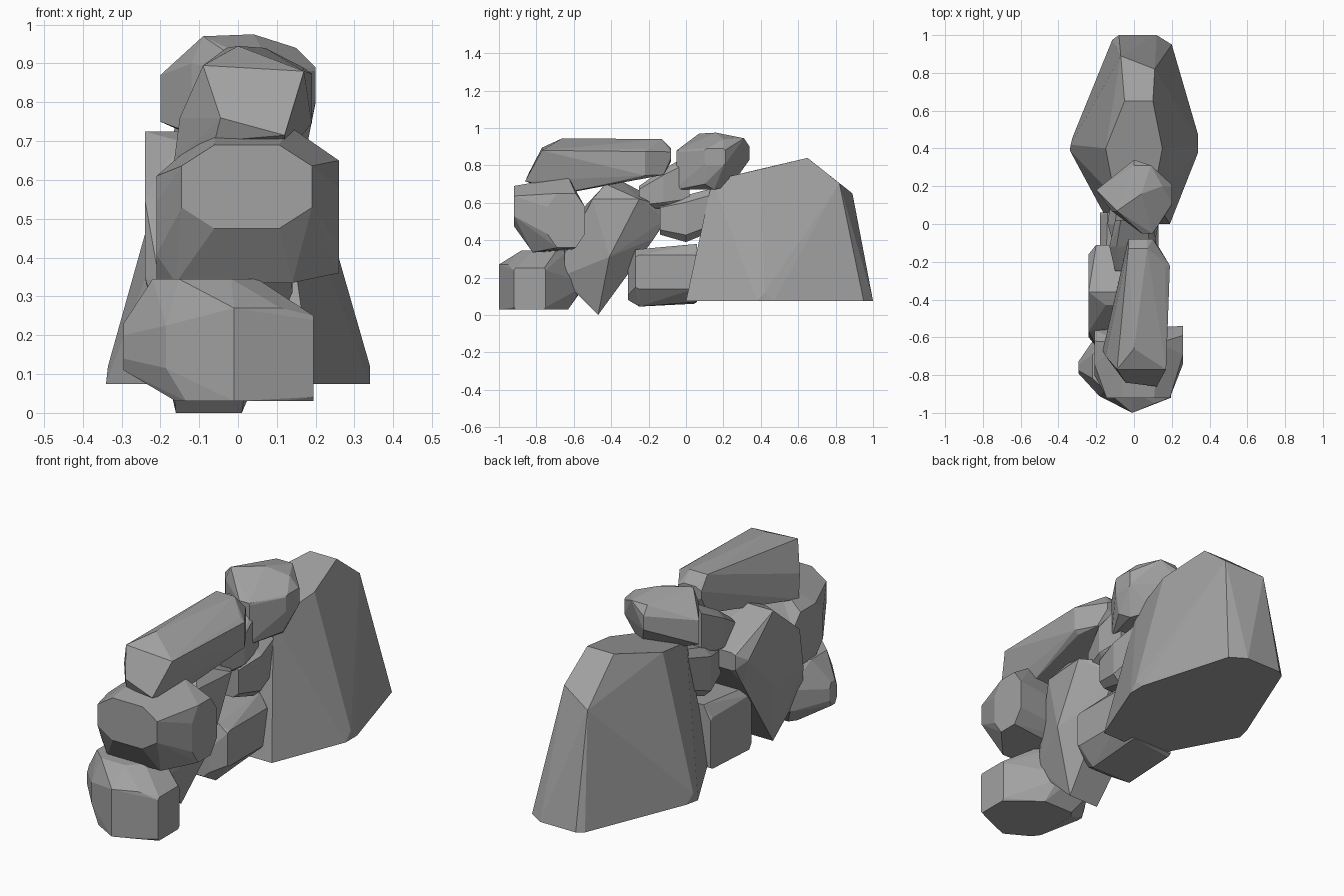
import bpy
import bmesh
from math import radians
from itertools import product


if "Cube" in bpy.data.objects:
    bpy.data.objects.remove(bpy.data.objects["Cube"], do_unlink=True)

# Single stone colour
stone_grey = bpy.data.materials.new("stone_grey")
stone_grey.use_nodes = True
colour = (0.36, 0.36, 0.36, 1)
stone_grey.diffuse_color = colour
stone_grey.node_tree.nodes["Principled BSDF"].inputs["Base Color"].default_value = colour


def section(x, y, z, cut=0.25):
    """Points of a section: two spans give a chamfered rectangle, one an edge, none a corner."""
    axes = [x, y, z]
    spans = [i for i, a in enumerate(axes) if isinstance(a, tuple)]
    if len(spans) < 2:
        return list(product(*[a if isinstance(a, tuple) else (a,) for a in axes]))
    points = []
    for ends in product((False, True), repeat=len(spans)):
        for trimmed in range(len(spans)):
            point = list(axes)
            for k, axis in enumerate(spans):
                low, high = axes[axis]
                inset = (high - low) * cut if k == trimmed else 0
                point[axis] = high - inset if ends[k] else low + inset
            points.append(tuple(point))
    return points


def rock(name, *sections):
    """Faceted boulder wrapped tightly around its cross-sections."""
    bm = bmesh.new()
    for points in sections:
        for point in points:
            bm.verts.new(point)
    hull = bmesh.ops.convex_hull(bm, input=bm.verts[:])
    loose = [v for v in hull["geom_interior"] if isinstance(v, bmesh.types.BMVert)]
    bmesh.ops.delete(bm, geom=loose, context="VERTS")
    bmesh.ops.dissolve_limit(bm, angle_limit=radians(4),
                             verts=bm.verts[:], edges=bm.edges[:])
    bmesh.ops.recalc_face_normals(bm, faces=bm.faces[:])
    mesh = bpy.data.meshes.new(name)
    bm.to_mesh(mesh)
    bm.free()
    mesh.materials.append(stone_grey)
    rock_object = bpy.data.objects.new(name, mesh)
    bpy.context.collection.objects.link(rock_object)
    return rock_object


# Large tapering boulder at the back
floor = .075
rock("back_boulder",
     section(x=(-.13, .19), y=0, z=floor),
     section(x=.34, y=(.38, .47), z=floor),
     section(x=-.34, y=.39, z=floor),
     section(x=-.325, y=.46, z=floor),
     section(x=.2, y=.95, z=floor),
     section(x=(-.08, .12), y=1, z=floor),
     section(x=-.115, y=.975, z=floor),
     section(x=(-.335, .34), y=.42, z=.12),
     section(x=(-.05, .1), y=.65, z=.84),
     section(x=(-.15, .15), y=.4, z=.78),
     section(x=(-.1, .1), y=.14, z=.72),
     section(x=.11, y=.82, z=.705),
     section(x=-.07, y=.89, z=.65))

# Rounded rock resting against the boulder
rock("crown_rock",
     section(x=-.09, y=.07, z=.97),
     section(x=.04, y=.16, z=.975),
     section(x=(0, .09), y=.31, z=.945),
     section(x=.15, y=.2, z=.94),
     section(x=0, y=.34, z=(.83, .9)),
     section(x=.2, y=(.1, .21), z=(.8, .89), cut=.1),
     section(x=-.2, y=.18, z=(.75, .87)),
     section(x=-.12, y=.07, z=(.72, .9)),
     section(x=(.04, .1), y=-.05, z=(.67, .88), cut=.05),
     section(x=(-.02, .15), y=.15, z=.67),
     section(x=.18, y=.1, z=.7),
     section(x=.08, y=.24, z=.69))

# Long block lying across the top
rock("long_top_rock",
     section(x=-.045, y=-.84, z=.76),
     section(x=.12, y=-.86, z=.715),
     section(x=-.09, y=-.77, z=.895),
     section(x=.17, y=-.77, z=.88),
     section(x=0, y=-.66, z=.945),
     section(x=-.165, y=-.67, z=.645),
     section(x=-.06, y=-.81, z=.7),
     section(x=.12, y=-.62, z=.66),
     section(x=-.15, y=-.7, z=.76),
     section(x=(-.04, .19), y=-.22, z=(.73, .89), cut=.1),
     section(x=(-.03, .07), y=-.13, z=.94),
     section(x=(-.04, .13), y=-.12, z=.75),
     section(x=(-.03, .1), y=-.08, z=(.82, .89)))

# Stacked pair at the front
rock("front_upper_rock",
     section(x=(-.145, .19), y=-.92, z=(.475, .69)),
     section(x=.26, y=(-.74, -.54), z=(.36, .65)),
     section(x=-.21, y=(-.8, -.56), z=(.34, .61)),
     section(x=(-.16, .14), y=-.82, z=.335),
     section(x=(-.06, .13), y=-.63, z=.74))

rock("front_lower_rock",
     section(x=-.01, y=-1, z=(.03, .27)),
     section(x=.11, y=-.95, z=(.03, .27)),
     section(x=.195, y=(-.92, -.75), z=(.03, .25), cut=.05),
     section(x=-.295, y=(-.79, -.73), z=(.11, .23)),
     section(x=-.185, y=(-.91, -.57), z=(.06, .28)),
     section(x=(-.22, .05), y=(-.88, -.63), z=.345),
     section(x=(-.16, .06), y=(-.93, -.63), z=.03, cut=.12),
     section(x=(-.17, 0), y=-.57, z=(.12, .2)))

# Upright leaning slab
rock("leaning_slab",
     section(x=(-.16, .01), y=-.47, z=0),
     section(x=(-.17, .03), y=-.62, z=.15),
     section(x=(-.2, .05), y=-.65, z=(.2, .34), cut=.1),
     section(x=.14, y=-.41, z=.31),
     section(x=.12, y=-.5, z=.62),
     section(x=.14, y=-.25, z=.62),
     section(x=-.24, y=(-.6, -.36), z=.35),
     section(x=-.24, y=(-.57, -.16), z=.55),
     section(x=(-.2, .03), y=-.11, z=(.5, .59), cut=.1),
     section(x=(-.2, .03), y=-.17, z=.41),
     section(x=(-.24, -.1), y=-.36, z=.725),
     section(x=(-.15, .06), y=-.43, z=.7))

# Smaller rocks filling the gap
rock("low_filler_rock",
     section(x=(-.12, .05), y=-.31, z=(.08, .25), cut=.15),
     section(x=(-.18, .05), y=-.25, z=.045),
     section(x=(-.18, .05), y=.06, z=.07),
     section(x=.13, y=(-.27, .06), z=(.14, .32), cut=.05),
     section(x=-.18, y=(-.27, .06), z=(.06, .32), cut=.05),
     section(x=(-.15, .08), y=-.27, z=.35),
     section(x=(-.14, .08), y=.06, z=.38))

rock("middle_filler_rock",
     section(x=(-.1, .1), y=-.14, z=(.43, .6), cut=.15),
     section(x=(-.14, .13), y=0, z=(.39, .64), cut=.15),
     section(x=(-.12, .11), y=.15, z=(.45, .68), cut=.15))

rock("upper_filler_rock",
     section(x=(-.1, .08), y=-.25, z=(.57, .69), cut=.15),
     section(x=(-.13, .12), y=-.12, z=(.57, .78), cut=.15),
     section(x=(-.1, .1), y=.02, z=(.58, .86), cut=.15))
